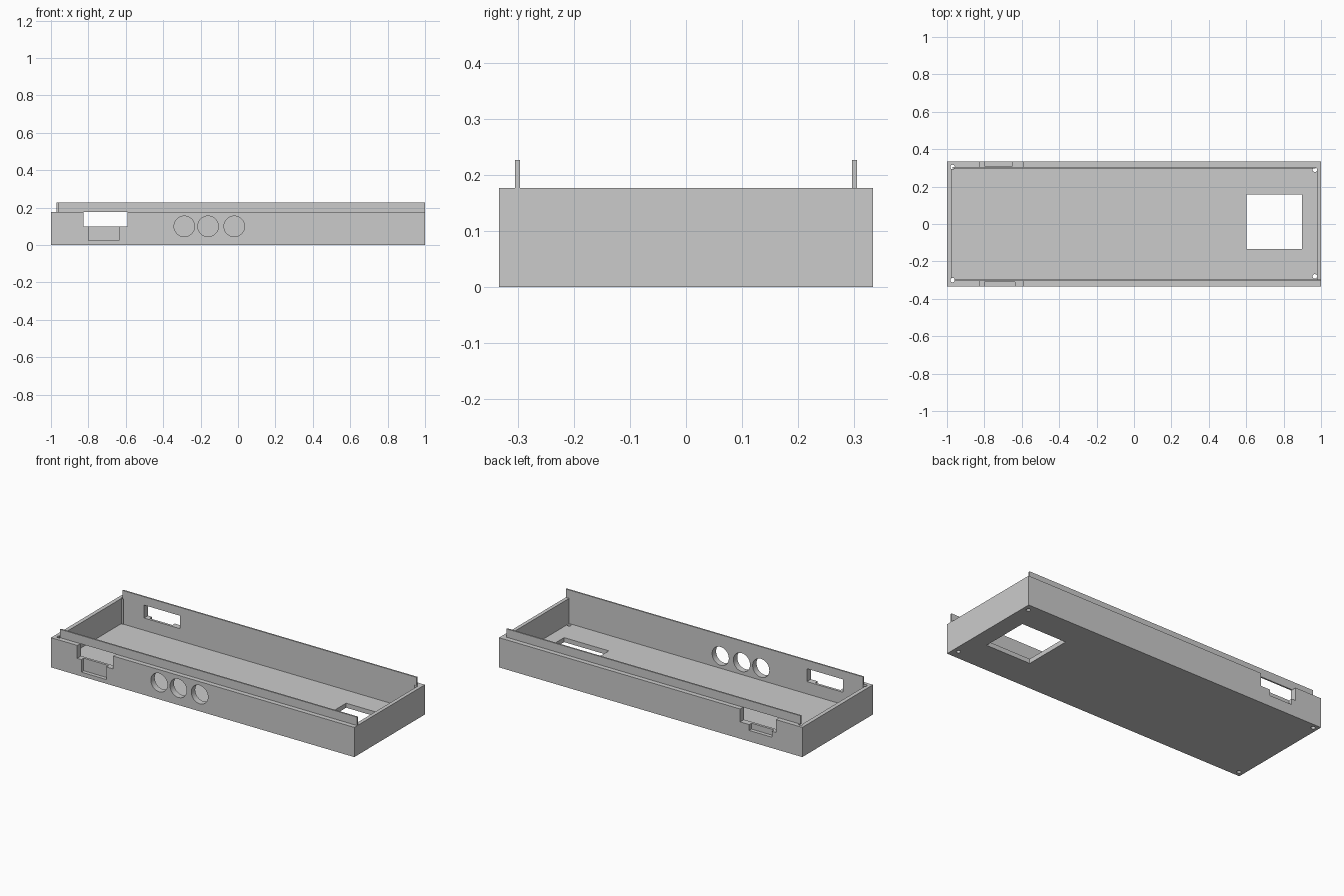
import bpy, bmesh
from mathutils import Matrix

if "Cube" in bpy.data.objects:
    bpy.data.objects.remove(bpy.data.objects["Cube"])

grey = bpy.data.materials.new("light_grey")
GREY = (0.6, 0.6, 0.6, 1)
grey.use_nodes = True
grey.diffuse_color = GREY
grey.node_tree.nodes["Principled BSDF"].inputs["Base Color"].default_value = GREY


def finish(bm, name):
    mesh = bpy.data.meshes.new(name)
    bmesh.ops.recalc_face_normals(bm, faces=bm.faces)
    bm.to_mesh(mesh)
    bm.free()
    mesh.materials.append(grey)
    obj = bpy.data.objects.new(name, mesh)
    bpy.context.collection.objects.link(obj)
    return obj


def box(name, x, y, z):
    """Box from (low, high) pairs on each axis."""
    bm = bmesh.new()
    bmesh.ops.create_cube(bm, size=1)
    for v in bm.verts:
        v.co = [r[0] if c < 0 else r[1] for c, r in zip(v.co, (x, y, z))]
    return finish(bm, name)


def cylinder(name, centre, radius, depth, axis, sides):
    bm = bmesh.new()
    turn = Matrix.Rotation(1.5707963, 4, 'X') if axis == 'Y' else Matrix()
    bmesh.ops.create_cone(bm, cap_ends=True, segments=sides, radius1=radius,
                          radius2=radius, depth=depth,
                          matrix=Matrix.Translation(centre) @ turn)
    return finish(bm, name)


def cut(target, cutter):
    cutter.hide_render = True
    mod = target.modifiers.new("cut", 'BOOLEAN')
    mod.operation = 'DIFFERENCE'
    mod.solver = 'EXACT'
    mod.object = cutter
    bpy.context.view_layer.objects.active = target
    bpy.ops.object.modifier_apply(modifier=mod.name)
    bpy.data.objects.remove(cutter)


TOP, WALL_OUT, WALL_IN = 0.177, 0.333, 0.296

# Open tray
tray = box("tray", (-1, 1), (-WALL_OUT, WALL_OUT), (0, TOP))
cut(tray, box("cavity", (-0.976, 0.978), (-WALL_IN, WALL_IN), (0.027, 0.4)))

# Rectangular opening in the floor
cut(tray, box("floor_opening", (0.602, 0.897), (-0.133, 0.159), (-0.1, 0.1)))

# Connector windows in both long walls, each with a shallow recess below
for side, right_edge, low in ((-1, -0.635, 0.025), (1, -0.65, 0.065)):
    through = sorted((side * 0.28, side * 0.4))
    shallow = sorted((side * 0.311, side * 0.4))
    cut(tray, box("window", (-0.827, -0.59), through, (0.1, 0.3)))
    cut(tray, box("recess", (-0.8, right_edge), shallow, (low, 0.15)))

# Three round holes in the front wall
for x in (-0.287, -0.16, -0.02):
    cut(tray, cylinder("round_hole", (x, -0.32, 0.1), 0.055, 0.12, 'Y', 48))

# Screw holes in the corners
for x, y in ((-0.97, -0.3), (-0.97, 0.305), (0.967, 0.29), (0.967, -0.28)):
    cut(tray, cylinder("screw_hole", (x, y, 0.1), 0.012, 0.5, 'Z', 20))

# Thin upright lips along the long walls
box("front_lip", (-0.96, 1), (-0.305, -WALL_IN), (TOP, 0.227))
box("back_lip", (-0.97, 0.97), (WALL_IN, 0.305), (TOP, 0.227))
